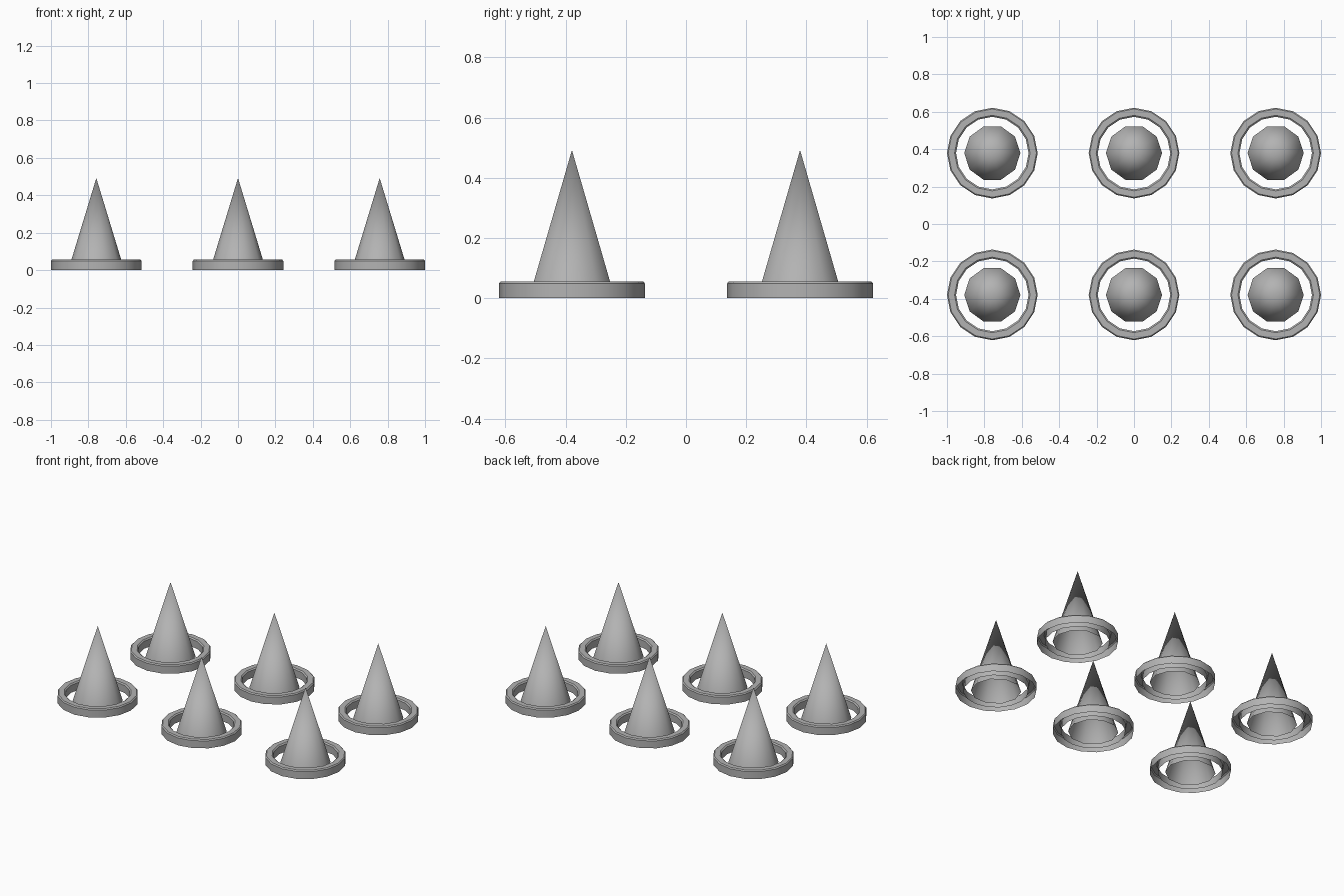
import bpy, bmesh
from math import cos, sin, tau, radians

if "Cube" in bpy.data.objects:
    bpy.data.objects.remove(bpy.data.objects["Cube"])

RING_SIDES = 16
CONE_SIDES = 10
# ring cross-section (radius, z): open underneath, small chamfers on top
RING_PROFILE = [(0.2425, 0.0), (0.2425, 0.049), (0.236, 0.056),
                (0.202, 0.056), (0.194, 0.049), (0.194, 0.0)]

# dark grey shared by all parts
grey = bpy.data.materials.new("dark_grey")
grey.diffuse_color = (0.45, 0.45, 0.45, 1)
grey.use_nodes = True
grey.node_tree.nodes["Principled BSDF"].inputs["Base Color"].default_value = grey.diffuse_color


def add_object(name, bm, location):
    mesh = bpy.data.meshes.new(name)
    bm.to_mesh(mesh)
    bm.free()
    mesh.materials.append(grey)
    obj = bpy.data.objects.new(name, mesh)
    obj.location = location
    bpy.context.collection.objects.link(obj)
    return obj


def ring(name, location):
    # hollow channel ring: walls are smooth around, chamfer edges stay sharp
    bm = bmesh.new()
    loops = [[bm.verts.new((r * cos(tau * i / RING_SIDES), r * sin(tau * i / RING_SIDES), z))
              for r, z in RING_PROFILE] for i in range(RING_SIDES)]
    for i in range(RING_SIDES):
        a, b = loops[i], loops[(i + 1) % RING_SIDES]
        for j in range(len(RING_PROFILE) - 1):
            face = bm.faces.new((a[j], b[j], b[j + 1], a[j + 1]))
            face.smooth = True
    bm.normal_update()
    for edge in bm.edges:
        if len(edge.link_faces) == 2 and edge.calc_face_angle() > radians(30):
            edge.smooth = False
    return add_object(name, bm, location)


def spike(name, location):
    # open-bottomed cone with smooth sides
    bm = bmesh.new()
    apex = bm.verts.new((0, 0, 0.492))
    base = [bm.verts.new((0.15 * cos(tau * i / CONE_SIDES), 0.15 * sin(tau * i / CONE_SIDES), 0))
            for i in range(CONE_SIDES)]
    for i in range(CONE_SIDES):
        face = bm.faces.new((base[i], base[(i + 1) % CONE_SIDES], apex))
        face.smooth = True
    return add_object(name, bm, location)


# three columns by two rows of spikes, each in its own ring
for row, y in enumerate((-0.379, 0.379)):
    for col, x in enumerate((-0.7575, 0, 0.7575)):
        spike(f"spike_{row}_{col}", (x, y, 0))
        ring(f"base_ring_{row}_{col}", (x, y, 0))
